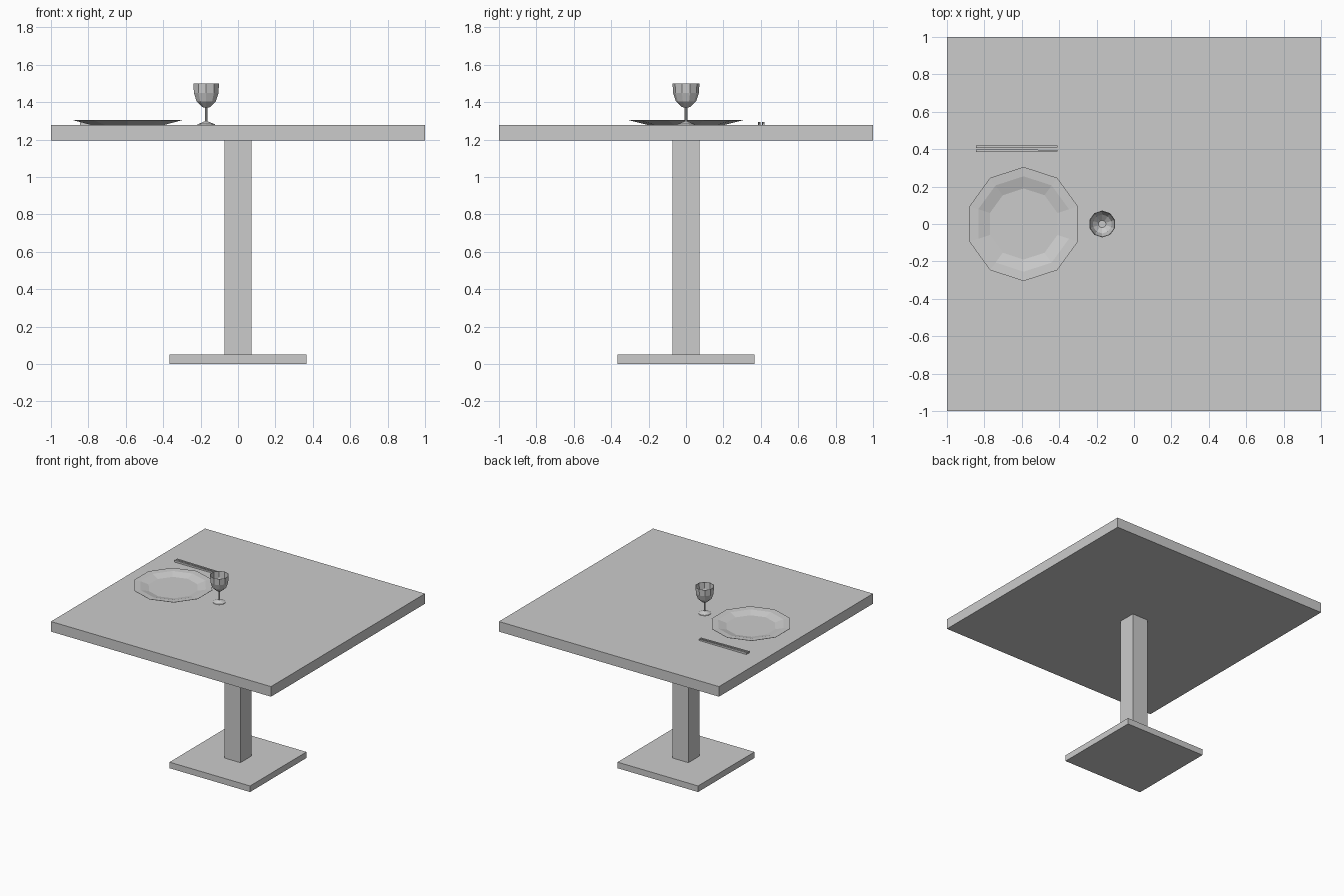
import bpy, bmesh, math
from mathutils import Vector

if "Cube" in bpy.data.objects:
    bpy.data.objects.remove(bpy.data.objects["Cube"])

TOP = 1.278  # height of the table surface


def finish(name, bm, loc=(0, 0, 0)):
    bmesh.ops.recalc_face_normals(bm, faces=bm.faces)
    mesh = bpy.data.meshes.new(name)
    bm.to_mesh(mesh)
    bm.free()
    ob = bpy.data.objects.new(name, mesh)
    ob.location = loc
    bpy.context.collection.objects.link(ob)
    return ob


def box(name, half, z0, z1):
    bm = bmesh.new()
    bmesh.ops.create_cube(bm, size=1)
    bmesh.ops.scale(bm, vec=(2 * half, 2 * half, z1 - z0), verts=bm.verts)
    return finish(name, bm, (0, 0, (z0 + z1) / 2))


def lathe(name, profile, loc, sides=10):
    """Closed low-poly turned form; first and last profile rings are capped."""
    bm = bmesh.new()
    rings = []
    for r, z in profile:
        angles = [math.pi / 2 + math.tau * i / sides for i in range(sides)]
        rings.append([bm.verts.new((r * math.cos(a), r * math.sin(a), z)) for a in angles])
    for a, b in zip(rings, rings[1:]):
        for i in range(sides):
            j = (i + 1) % sides
            bm.faces.new((a[i], a[j], b[j], b[i]))
    bm.faces.new(rings[0])
    bm.faces.new(rings[-1])
    return finish(name, bm, loc)


def chopstick(name, y):
    """Square bar along x, tapering towards the +x tip."""
    bm = bmesh.new()
    bmesh.ops.create_cube(bm, size=1)
    for v in bm.verts:
        tip = v.co.x > 0
        w = 0.009 if tip else 0.013
        h = 0.011 if tip else 0.016
        v.co = Vector((-0.41 if tip else -0.845, v.co.y * w, (v.co.z + 0.5) * h))
    return finish(name, bm, (0, y, TOP))


# Pedestal table
box("base", 0.366, 0, 0.05)
box("column", 0.072, 0.05, 1.195)
box("table_top", 1.0, 1.195, TOP)

# Plate: underside, flat rim, sloped well, flat centre
lathe("plate", [(0.205, 0), (0.305, 0.025), (0.305, 0.027), (0.255, 0.024),
                (0.19, 0.006)], (-0.59, 0, TOP))

# Goblet: foot, stem, outer bowl, then the inside of the bowl
lathe("goblet", [(0.050, 0), (0.048, 0.004), (0.022, 0.014), (0.007, 0.02),
                 (0.007, 0.092), (0.022, 0.096), (0.054, 0.126), (0.069, 0.17),
                 (0.072, 0.222), (0.069, 0.222), (0.066, 0.17), (0.051, 0.128),
                 (0.02, 0.1)], (-0.17, 0, TOP))

# Pair of chopsticks
chopstick("chopstick_back", 0.414)
chopstick("chopstick_front", 0.392)
